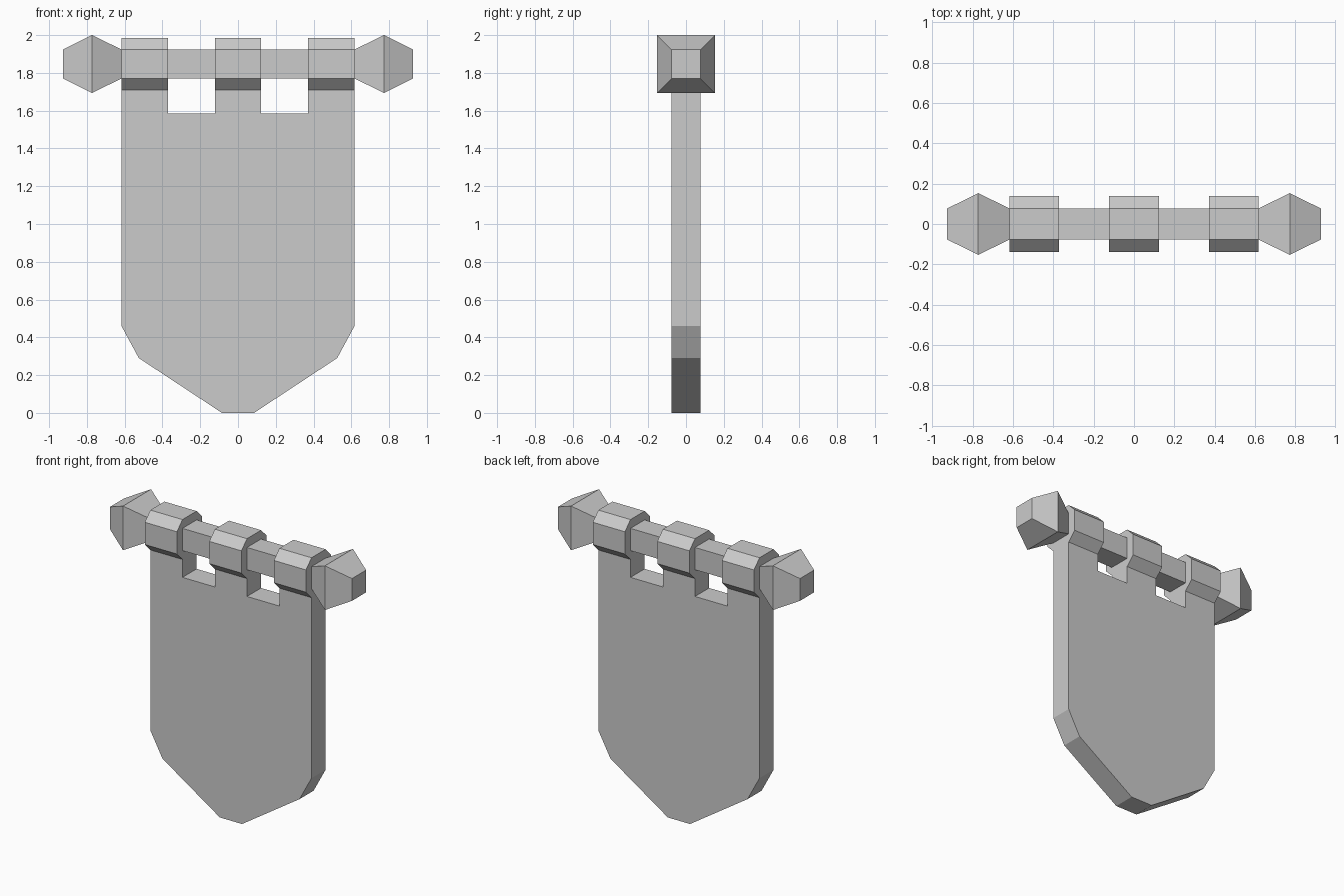
import bpy, bmesh
from mathutils import Vector

if "Cube" in bpy.data.objects:
    bpy.data.objects.remove(bpy.data.objects["Cube"])

HALF_W = 0.617    # half width of the cloth
R = 0.077         # half thickness of cloth and pole
AXIS_Z = 1.847    # height of the pole axis


def loft(name, rings):
    """Closed solid through a list of rings with equal point counts."""
    bm = bmesh.new()
    loops = [[bm.verts.new(Vector(p)) for p in ring] for ring in rings]
    n = len(loops[0])
    for a, b in zip(loops, loops[1:]):
        for i in range(n):
            j = (i + 1) % n
            bm.faces.new((a[i], a[j], b[j], b[i]))
    bm.faces.new(loops[0][::-1])
    bm.faces.new(loops[-1])
    bmesh.ops.recalc_face_normals(bm, faces=bm.faces)
    mesh = bpy.data.meshes.new(name)
    bm.to_mesh(mesh)
    bm.free()
    obj = bpy.data.objects.new(name, mesh)
    bpy.context.collection.objects.link(obj)
    return obj


def square(x, h):
    return [(x, y * h, AXIS_Z + z * h) for y, z in ((-1, -1), (1, -1), (1, 1), (-1, 1))]


def octagon(x, h, f):
    pts = ((-f, -h), (f, -h), (h, -f), (h, f), (f, h), (-f, h), (-h, f), (-h, -f))
    return [(x, y, AXIS_Z + z) for y, z in pts]


# Cloth: right half of the outline from bottom to top, then mirrored
half = [(0.085, 0.0), (0.525, 0.29), (HALF_W, 0.46), (HALF_W, 1.71), (0.371, 1.71),
        (0.371, 1.585), (0.123, 1.585), (0.123, 1.71)]
outline = half + [(-x, z) for x, z in reversed(half)]
loft("banner_cloth", [[(x, y, z) for x, z in outline] for y in (-R, R)])

# Square pole
loft("pole", [square(-HALF_W, R), square(HALF_W, R)])

# Octagonal loops wrapped round the pole
for i, (x0, x1) in enumerate(((-HALF_W, -0.371), (-0.123, 0.123), (0.371, HALF_W))):
    loft(f"hanging_loop_{i + 1}", [octagon(x0, 0.138, R), octagon(x1, 0.138, R)])

# Faceted finials on both pole ends
for side, s in (("left", -1), ("right", 1)):
    loft(f"finial_{side}", [square(s * HALF_W, R), square(s * 0.773, 0.153),
                            square(s * 0.927, R)])
